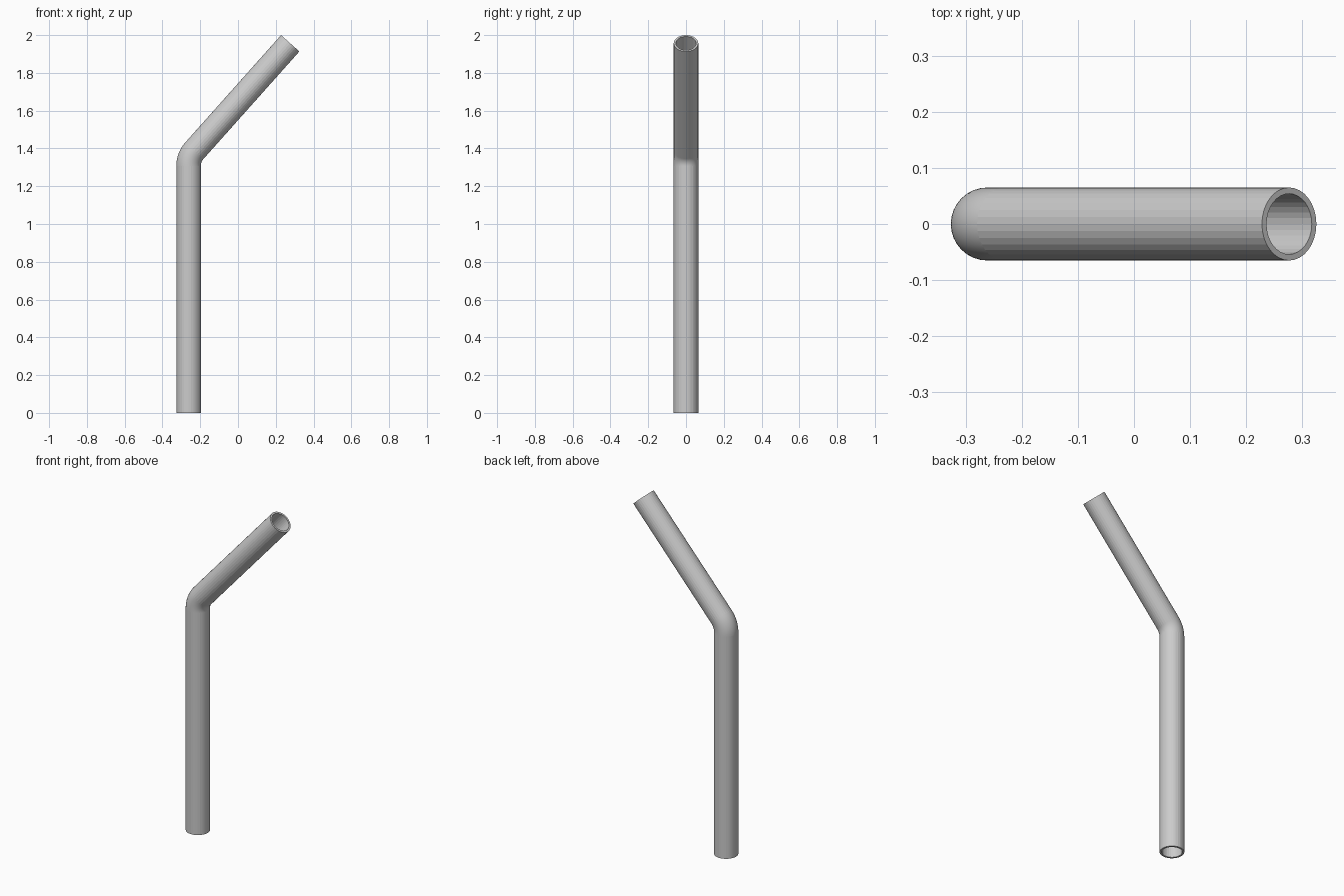
import bpy
import math
from mathutils import Vector

if "Cube" in bpy.data.objects:
    bpy.data.objects.remove(bpy.data.objects["Cube"])

SIDES, BEND_STEPS = 32, 12
R_OUT, R_IN = 0.065, 0.054
TILT = math.radians(41.7)
BEND_R = 0.12
AXIS_X = -0.2615
BEND_Z = 1.308
END = Vector((0.2765, 0, 1.9567))

# Centre line: upright, bend, slanted upper length (point, tilt)
path = [(Vector((AXIS_X, 0, 0)), 0.0)]
for i in range(BEND_STEPS + 1):
    a = TILT * i / BEND_STEPS
    path.append((Vector((AXIS_X + BEND_R * (1 - math.cos(a)), 0,
                         BEND_Z + BEND_R * math.sin(a))), a))
path.append((END, TILT))


def ring(centre, tilt, radius):
    side = Vector((math.cos(tilt), 0, -math.sin(tilt)))
    out = []
    for k in range(SIDES):
        t = 2 * math.pi * k / SIDES
        out.append(centre + side * (radius * math.cos(t))
                   + Vector((0, radius * math.sin(t), 0)))
    return out


# Closed sequence of rings: up the outer wall, back down the bore
loops = [ring(p, a, R_OUT) for p, a in path]
loops += [ring(p, a, R_IN) for p, a in reversed(path)]
verts = [v for loop in loops for v in loop]
n = len(loops)
faces, smooth = [], []
last = len(path) - 2
for j in range(n):
    m = (j + 1) % n
    seg = j if j < len(path) - 1 else n - 2 - j
    for k in range(SIDES):
        q = (k + 1) % SIDES
        faces.append((j * SIDES + k, j * SIDES + q, m * SIDES + q, m * SIDES + k))
        smooth.append(0 < seg < last)

# Hollow bent pipe, smooth only around the bend
mesh = bpy.data.meshes.new("bent_pipe")
mesh.from_pydata(verts, [], faces)
mesh.polygons.foreach_set("use_smooth", smooth)
mesh.update()
pipe = bpy.data.objects.new("bent_pipe", mesh)
bpy.context.collection.objects.link(pipe)
